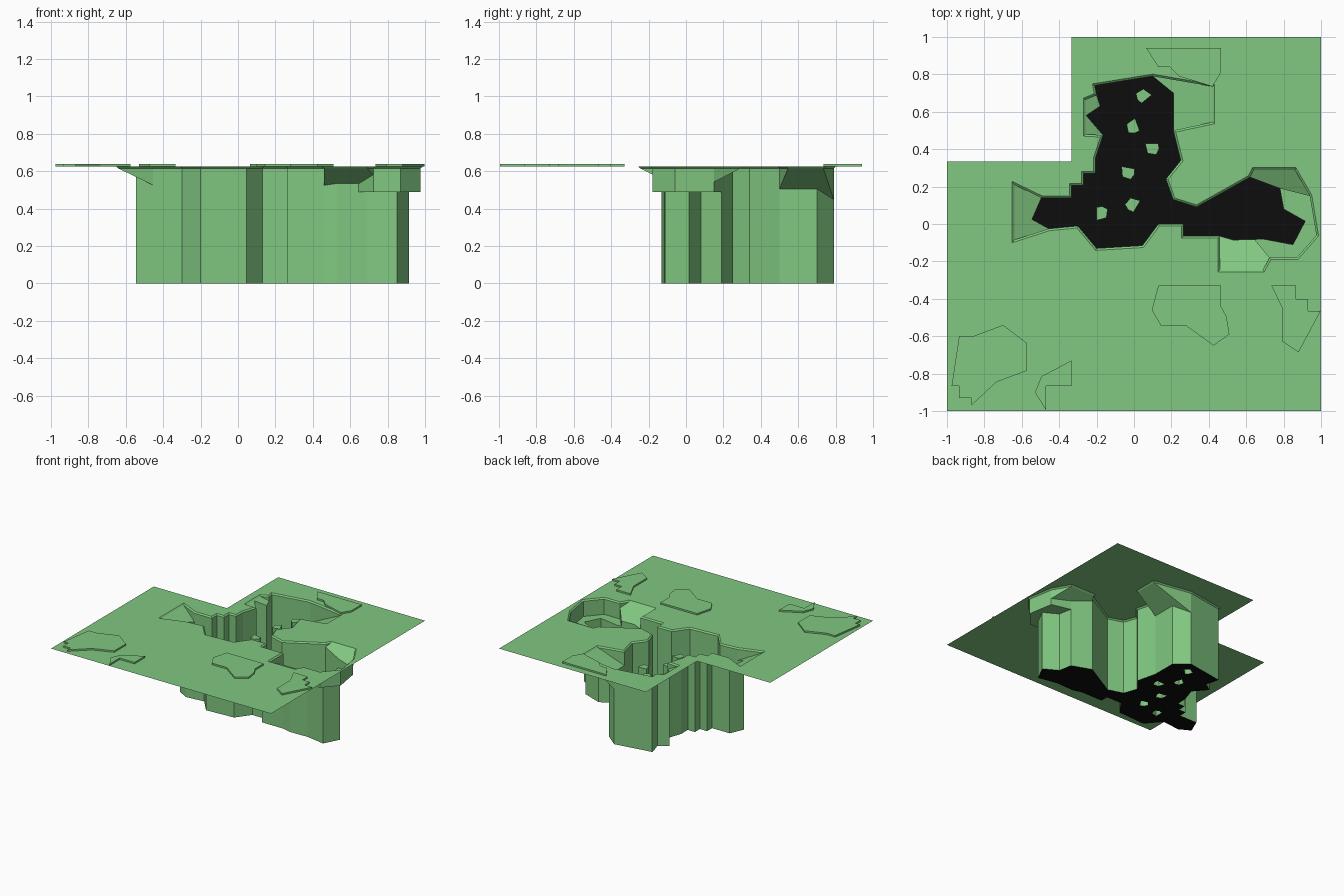
import bpy, bmesh, math
from mathutils import Vector

if "Cube" in bpy.data.objects:
    bpy.data.objects.remove(bpy.data.objects["Cube"])

TOP, RIM, LEDGE = 0.625, 0.615, 0.49


def material(name, color):
    m = bpy.data.materials.new(name)
    m.diffuse_color = color
    m.use_nodes = True
    m.node_tree.nodes["Principled BSDF"].inputs["Base Color"].default_value = m.diffuse_color
    return m


GREEN = material("green", (0.22, 0.58, 0.22, 1))
BLACK = material("black", (0.004, 0.004, 0.004, 1))


def finish(name, bm, mat):
    bmesh.ops.remove_doubles(bm, verts=bm.verts, dist=1e-4)
    me = bpy.data.meshes.new(name)
    bm.to_mesh(me)
    bm.free()
    me.materials.append(mat)
    bpy.context.collection.objects.link(bpy.data.objects.new(name, me))


def sheet(name, loops, z, mat):
    """Flat sheet: first loop is the outline, the others are holes."""
    bm = bmesh.new()
    for loop in loops:
        vs = [bm.verts.new((x, y, z)) for x, y in loop]
        for a, b in zip(vs, vs[1:] + vs[:1]):
            bm.edges.new((a, b))
    bmesh.ops.triangle_fill(bm, edges=bm.edges[:], use_beauty=True)
    bm.normal_update()
    bmesh.ops.reverse_faces(bm, faces=[f for f in bm.faces if f.normal.z < 0])
    bmesh.ops.dissolve_limit(bm, angle_limit=0.01, verts=bm.verts[:], edges=bm.edges[:])
    finish(name, bm, mat)


def add_wall(bm, path, low, high):
    """Upright strip along a path between two height functions."""
    for a, b in zip(path, path[1:]):
        pts = [(*a, low(a)), (*b, low(b)), (*b, high(b)), (*a, high(a))]
        keep = []
        for p in pts:
            if all((Vector(p) - Vector(q)).length > 1e-3 for q in keep):
                keep.append(p)
        if len(keep) > 2:
            bm.faces.new([bm.verts.new(p) for p in keep])


def add_ramp(bm, pts, height):
    f = bm.faces.new([bm.verts.new((*p, height(p))) for p in pts])
    f.normal_update()
    if f.normal.z < 0:
        f.normal_flip()
    bmesh.ops.triangulate(bm, faces=[f])


def prism(name, pts, z0, z1, mat):
    """Closed-top block without a bottom."""
    bm = bmesh.new()
    lo = [bm.verts.new((x, y, z0)) for x, y in pts]
    hi = [bm.verts.new((x, y, z1)) for x, y in pts]
    bm.faces.new(hi)
    for i in range(len(pts)):
        j = (i + 1) % len(pts)
        bm.faces.new((lo[i], lo[j], hi[j], hi[i]))
    bmesh.ops.recalc_face_normals(bm, faces=bm.faces[:])
    bm.normal_update()
    if max(bm.faces, key=lambda f: f.calc_center_median().z).normal.z < 0:
        bmesh.ops.reverse_faces(bm, faces=bm.faces[:])
    finish(name, bm, mat)


def offset(loop, d):
    """Push a clockwise loop outward."""
    out = []
    for i, p in enumerate(loop):
        a, p, b = Vector(loop[i - 1]), Vector(p), Vector(loop[(i + 1) % len(loop)])
        u, v = (p - a).normalized(), (b - p).normalized()
        n, m = Vector((-u.y, u.x)), Vector((-v.y, v.x))
        out.append(tuple(p + (n + m) * d / max(1 + n.dot(m), 0.5)))
    return out


# Height functions
ground = lambda p: 0.0
rim = lambda p: RIM
ledge = lambda p: LEDGE
north_ramp = lambda p: RIM - (0.42 - p[0]) * 0.52
east_ramp = lambda p: RIM - (0.29 - p[1]) * 0.52
south_ramp = lambda p: RIM - (p[1] + 0.245) * 0.5
west_ramp = lambda p: RIM - (p[0] + 0.64) * 0.48
northwest_ramp = lambda p: RIM - (p[0] + 0.26) * 0.5

# Pit outline, clockwise: (points, wall height, outer edge of the shelf behind it)
segments = [
    ([(-0.2, 0.69), (-0.21, 0.74), (0.10, 0.79)], rim, []),
    ([(0.10, 0.79), (0.21, 0.70), (0.21, 0.50)], north_ramp, [(0.42, 0.735), (0.42, 0.545)]),
    ([(0.21, 0.50), (0.25, 0.34), (0.17, 0.24), (0.21, 0.13), (0.335, 0.09), (0.62, 0.25)], rim, []),
    ([(0.62, 0.25), (0.78, 0.19)], east_ramp, [(0.64, 0.29), (0.86, 0.29), (0.94, 0.15)]),
    ([(0.78, 0.19), (0.80, 0.08), (0.915, 0.015), (0.85, -0.11), (0.69, -0.08), (0.645, -0.082)], ledge,
     [(0.94, 0.15), (0.975, -0.06), (0.87, -0.18), (0.725, -0.18)]),
    ([(0.645, -0.082), (0.53, -0.085), (0.46, -0.065)], south_ramp,
     [(0.725, -0.18), (0.69, -0.245), (0.46, -0.245)]),
    ([(0.46, -0.065), (0.265, -0.065), (0.265, 0), (0.13, 0), (0.045, -0.115), (-0.20, -0.13),
      (-0.30, -0.01), (-0.455, -0.025)], rim, []),
    ([(-0.455, -0.025), (-0.545, 0.025), (-0.495, 0.14)], west_ramp, [(-0.64, -0.085), (-0.64, 0.21)]),
    ([(-0.495, 0.14), (-0.335, 0.14), (-0.335, 0.205), (-0.27, 0.205), (-0.27, 0.27), (-0.205, 0.27),
      (-0.205, 0.355), (-0.165, 0.475)], rim, []),
    ([(-0.165, 0.475), (-0.255, 0.58), (-0.18, 0.63), (-0.2, 0.69)], northwest_ramp,
     [(-0.26, 0.48), (-0.26, 0.665)]),
]

# Pit walls and shelves
walls, shelves = bmesh.new(), bmesh.new()
floor_loop, hole = [], []
for pts, height, outer in segments:
    floor_loop += pts[:-1]
    add_wall(walls, pts, ground, height)
    if not outer:
        hole += [p for p in pts if p not in hole]
        continue
    hole += [p for p in outer if p not in hole]
    add_ramp(shelves, pts[::-1] + outer, height)
    back = [pts[0]] + outer + [pts[-1]]
    if height is ledge:
        add_wall(walls, back[:2], ledge, east_ramp)
        add_wall(walls, back[1:-1], ledge, rim)
        add_wall(walls, back[-2:], ledge, south_ramp)
    else:
        end = -1 if height is east_ramp else None
        start = 1 if height is south_ramp else 0
        add_wall(walls, back[start:end], height, rim)
finish("pit_walls", walls, GREEN)
finish("pit_shelves", shelves, GREEN)

# Bevelled rim around the opening
opening = offset(hole, 0.011)
bm = bmesh.new()
for i in range(len(hole)):
    j = (i + 1) % len(hole)
    bm.faces.new([bm.verts.new(p) for p in (
        (*hole[i], RIM), (*hole[j], RIM), (*opening[j], TOP), (*opening[i], TOP))])
finish("pit_rim", bm, GREEN)

# L-shaped ground sheet
corner = [(-1, -1), (1, -1), (1, 1), (-0.335, 1), (-0.335, 0.335), (-1, 0.335)]
sheet("ground", [corner, opening], TOP, GREEN)

# Stone pillars standing in the pit
stone = [(0.045, 0.01), (0.0, 0.042), (-0.04, 0.018), (-0.032, -0.015), (-0.01, -0.035)]
feet = []
for n, (x, y, deg) in enumerate([(0.05, 0.68, 0), (0.0, 0.52, 70), (0.1, 0.41, 140),
                                 (-0.03, 0.28, 130), (-0.18, 0.06, 230), (-0.005, 0.10, 20)]):
    c, s = math.cos(math.radians(deg)), math.sin(math.radians(deg))
    foot = [(x + c * u - s * v, y + s * u + c * v) for u, v in stone]
    feet.append(foot)
    prism(f"stone_{n + 1}", foot, 0, 0.49, GREEN)
sheet("pit_floor", [floor_loop] + feet, 0, BLACK)

# Thin raised patches on the ground
patches = {
    "patch_southwest": [(-0.935, -0.6), (-0.86, -0.6), (-0.7, -0.54), (-0.575, -0.635), (-0.575, -0.785),
                        (-0.735, -0.845), (-0.87, -0.97), (-0.87, -0.93), (-0.935, -0.93),
                        (-0.935, -0.865), (-0.975, -0.865)],
    "patch_south": [(-0.335, -0.73), (-0.335, -0.865), (-0.47, -0.865), (-0.47, -0.995),
                    (-0.53, -0.9), (-0.495, -0.815)],
    "patch_middle": [(0.13, -0.33), (0.465, -0.33), (0.465, -0.44), (0.495, -0.495), (0.51, -0.59),
                     (0.425, -0.65), (0.28, -0.545), (0.145, -0.545), (0.095, -0.46)],
    "patch_southeast": [(0.735, -0.33), (0.865, -0.33), (0.865, -0.4), (0.93, -0.4), (0.93, -0.465),
                        (0.998, -0.465), (0.88, -0.685), (0.795, -0.63), (0.795, -0.455)],
    "patch_north": [(0.065, 0.94), (0.465, 0.94), (0.465, 0.81), (0.42, 0.735), (0.24, 0.79),
                    (0.19, 0.84), (0.13, 0.84)],
}
for name, pts in patches.items():
    prism(name, pts, TOP, 0.638, GREEN)
